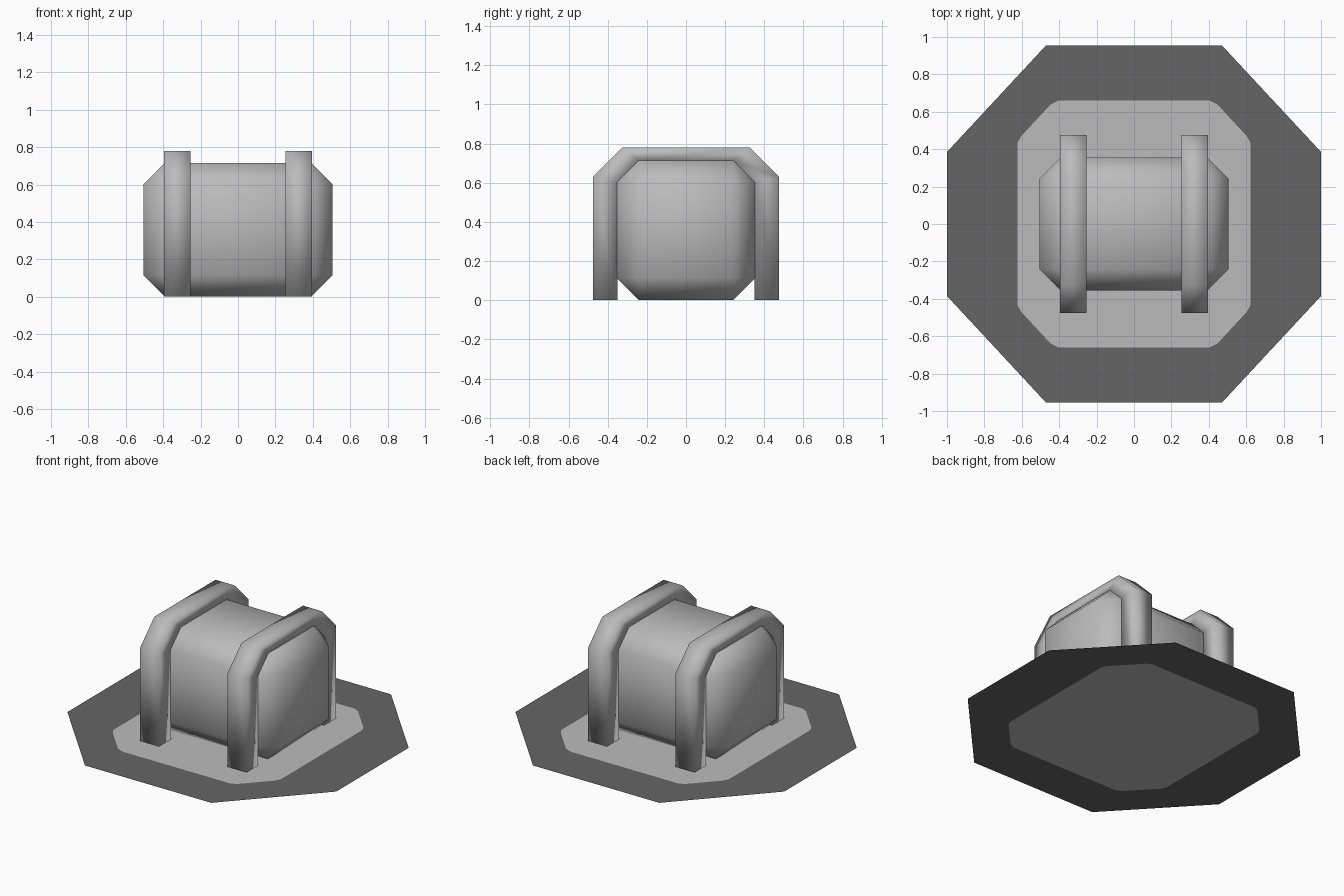
import bpy
import bmesh

if "Cube" in bpy.data.objects:
    bpy.data.objects.remove(bpy.data.objects["Cube"])


def material(name, value):
    mat = bpy.data.materials.new(name)
    mat.use_nodes = True
    colour = (value, value, value, 1)
    mat.diffuse_color = colour
    bsdf = mat.node_tree.nodes["Principled BSDF"]
    bsdf.inputs["Base Color"].default_value = colour
    bsdf.inputs["Roughness"].default_value = 0.8
    return mat


light = material("light grey", 0.5)
dark = material("dark grey", 0.13)


def finish(bm, name, mats, smooth=True):
    bmesh.ops.recalc_face_normals(bm, faces=bm.faces)
    for face in bm.faces:
        face.smooth = smooth
    mesh = bpy.data.meshes.new(name)
    bm.to_mesh(mesh)
    bm.free()
    for mat in mats:
        mesh.materials.append(mat)
    obj = bpy.data.objects.new(name, mesh)
    bpy.context.collection.objects.link(obj)
    return obj


def four_way(corner):
    """Mirror a corner, listed from its x side to its y side, into a closed loop."""
    back = corner[::-1]
    return (corner + [(-x, y) for x, y in back]
            + [(-x, -y) for x, y in corner] + [(x, -y) for x, y in back])


# Body: chamfered block resting on the ground sheet
LIFT = 0.002
bm = bmesh.new()
bmesh.ops.create_cube(bm, size=1)
for v in bm.verts:
    v.co.x *= 1.01
    v.co.y *= 0.71
    v.co.z = LIFT + (v.co.z + 0.5) * 0.714
bmesh.ops.bevel(bm, geom=bm.edges[:], offset=0.113, offset_type='OFFSET',
                segments=1, profile=0.5, affect='EDGES')
finish(bm, "body", [light])

# Straps: arched bands around the body
outer_half = [(0.475, LIFT), (0.475, 0.63), (0.325, 0.78)]
inner_half = [(0.35, LIFT), (0.35, 0.60), (0.24, 0.712)]


def arch(half):
    return half + [(-y, z) for y, z in half[::-1]]


def strap(name, x0, x1):
    bm = bmesh.new()
    rings = []
    for (yo, zo), (yi, zi) in zip(arch(outer_half), arch(inner_half)):
        section = [(x0, yo, zo), (x1, yo, zo), (x1, yi, zi), (x0, yi, zi)]
        rings.append([bm.verts.new(p) for p in section])
    for a, b in zip(rings, rings[1:]):
        for i in range(4):
            j = (i + 1) % 4
            bm.faces.new((a[i], a[j], b[j], b[i]))
    bm.faces.new(rings[0])
    bm.faces.new(rings[-1])
    finish(bm, name, [light])


strap("left_strap", 0.255, 0.395)
strap("right_strap", -0.395, -0.255)

# Ground sheet: dark octagon with a light pad set into it
pad = four_way([(0.622, 0.435), (0.603, 0.47), (0.445, 0.64), (0.405, 0.66)])
rim = four_way([(1.0, 0.385), (0.47, 0.955)])
bm = bmesh.new()
pad_verts = [bm.verts.new((x, y, 0)) for x, y in pad]
rim_verts = [bm.verts.new((x, y, 0)) for x, y in rim]
bm.faces.new(pad_verts).material_index = 0
for i in range(len(pad)):
    j = (i + 1) % len(pad)
    # each rim corner serves two neighbouring pad points
    ring = [pad_verts[i], rim_verts[i // 2], rim_verts[j // 2], pad_verts[j]]
    bm.faces.new(list(dict.fromkeys(ring))).material_index = 1
bmesh.ops.recalc_face_normals(bm, faces=bm.faces)
bm.faces.ensure_lookup_table()
sheet = finish(bm, "ground_sheet", [light, dark], smooth=False)
if sheet.data.polygons[0].normal.z < 0:
    sheet.data.flip_normals()
